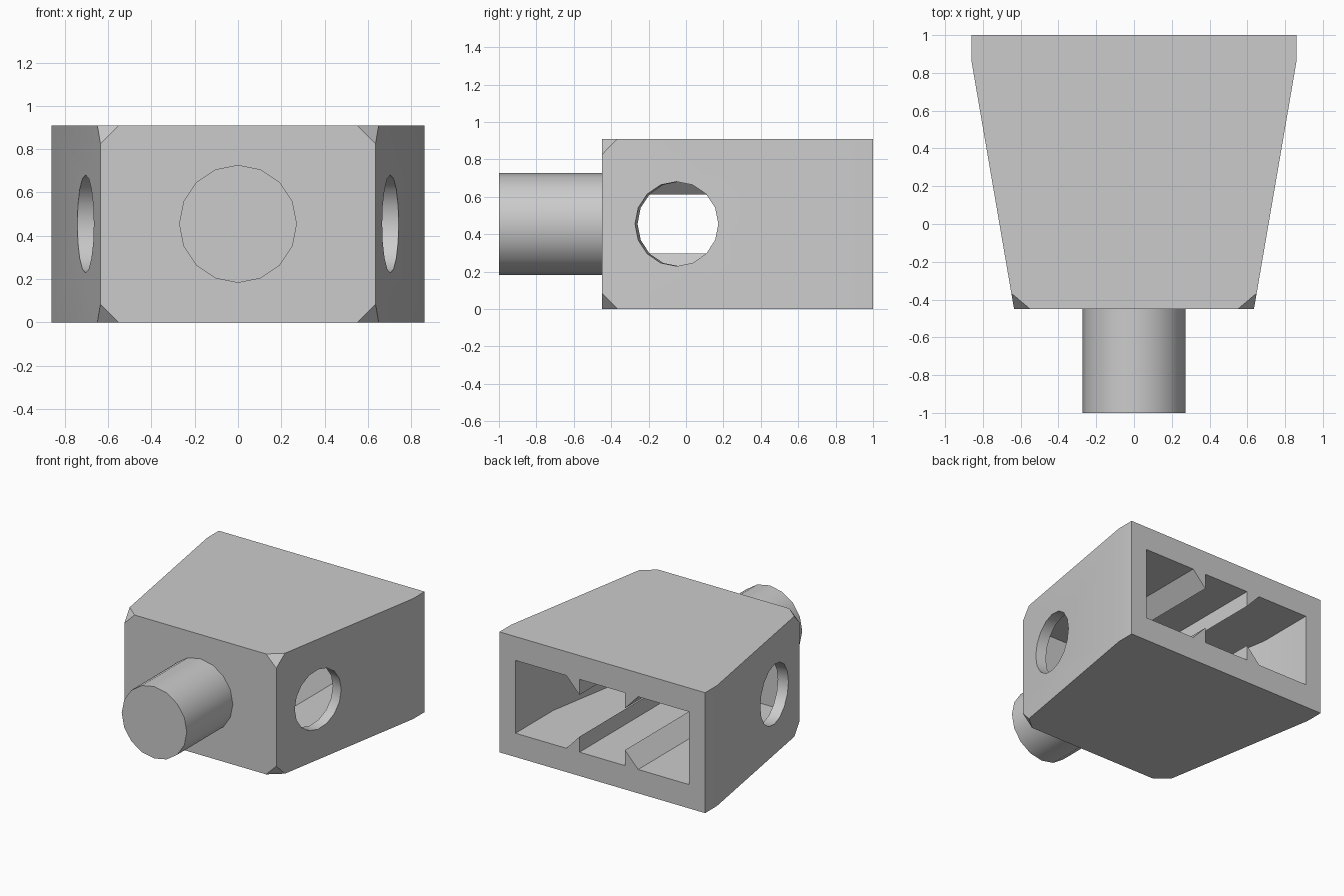
import bpy, bmesh, math
from mathutils import Matrix, Vector

cube = bpy.data.objects.get("Cube")
if cube:
    bpy.data.objects.remove(cube, do_unlink=True)

HEIGHT, MID = 0.91, 0.455
FRONT, BACK = -0.45, 1.0
SLOPE = (0.86 - 0.635) / (0.86 - FRONT)   # side taper, x per y

grey = bpy.data.materials.new("plain_grey")
grey.use_nodes = True
grey.diffuse_color = (0.6, 0.6, 0.6, 1)
grey.node_tree.nodes["Principled BSDF"].inputs["Base Color"].default_value = (0.6, 0.6, 0.6, 1)


def finish(bm, name):
    bmesh.ops.recalc_face_normals(bm, faces=bm.faces)
    mesh = bpy.data.meshes.new(name)
    bm.to_mesh(mesh)
    bm.free()
    mesh.materials.append(grey)
    obj = bpy.data.objects.new(name, mesh)
    bpy.context.collection.objects.link(obj)
    return obj


def prism(name, points, extrude, chamfer=0):
    """Extrude a 3D polygon; optionally clip its front corners."""
    bm = bmesh.new()
    face = bm.faces.new([bm.verts.new(p) for p in points])
    ext = bmesh.ops.extrude_face_region(bm, geom=[face], use_keep_orig=True)
    moved = [g for g in ext["geom"] if isinstance(g, bmesh.types.BMVert)]
    bmesh.ops.translate(bm, verts=moved, vec=extrude)
    if chamfer:
        bmesh.ops.recalc_face_normals(bm, faces=bm.faces)
        corners = [v for v in bm.verts if v.co.y < FRONT + 0.01]
        bmesh.ops.bevel(bm, geom=corners, offset=chamfer, offset_type='OFFSET',
                        segments=1, profile=0.5, affect='VERTICES')
    return finish(bm, name)


def cylinder(name, centre, direction, radius, length):
    turn = Vector(direction).to_track_quat('Z', 'Y').to_matrix().to_4x4()
    bm = bmesh.new()
    bmesh.ops.create_cone(bm, cap_ends=True, segments=16, radius1=radius, radius2=radius,
                          depth=length, matrix=Matrix.Translation(centre) @ turn)
    return finish(bm, name)


def subtract(target, cutter):
    mod = target.modifiers.new("cut", 'BOOLEAN')
    mod.operation, mod.solver, mod.object = 'DIFFERENCE', 'EXACT', cutter
    bpy.context.view_layer.objects.active = target
    bpy.ops.object.modifier_apply(modifier=mod.name)
    bpy.data.objects.remove(cutter, do_unlink=True)


def plan(right_side, z):
    """Mirror a right-hand outline into a closed plan polygon."""
    return [(x, y, z) for x, y in right_side] + [(-x, y, z) for x, y in reversed(right_side)]


# Tapered housing with clipped front corners
body = prism("housing", plan([(0.635, FRONT), (0.86, 0.86), (0.86, BACK)], 0),
             (0, 0, HEIGHT), chamfer=0.085)

# Rear pocket, leaving guide ribs on its floor and ceiling
LOW, HIGH, KNEE, END = 0.18, 0.73, 0.55, -0.36
inner = 0.725 - SLOPE * (KNEE - END)
pocket = prism("pocket_cutter", plan([(inner, END), (0.725, KNEE), (0.725, BACK + 0.1)], LOW),
               (0, 0, HIGH - LOW))
for side in (1, -1):
    for base, up in ((LOW, 1), (HIGH, -1)):
        tip, sunk = base + up * 0.117, base - up * 0.05
        outline = [(0.19, sunk), (0.19, tip), (0.30, base), (0.30, sunk)]
        rib = prism("rib", [(side * x, END - 0.1, z) for x, z in outline], (0, 1.7, 0))
        subtract(pocket, rib)
subtract(body, pocket)

# Round holes square to the sloping sides
for side in (1, -1):
    centre = (side * (0.635 + SLOPE * 0.40), -0.05, MID)
    subtract(body, cylinder("hole_cutter", centre, (side, -SLOPE, 0), 0.226, 0.4))

# Front peg
peg = cylinder("front_peg", (0, -0.715, MID), (0, -1, 0), 0.272, 0.57)

# Smooth round surfaces, sharp corners
for obj in (body, peg):
    bpy.ops.object.select_all(action='DESELECT')
    obj.select_set(True)
    bpy.context.view_layer.objects.active = obj
    bpy.ops.object.shade_smooth_by_angle(angle=math.radians(30))
